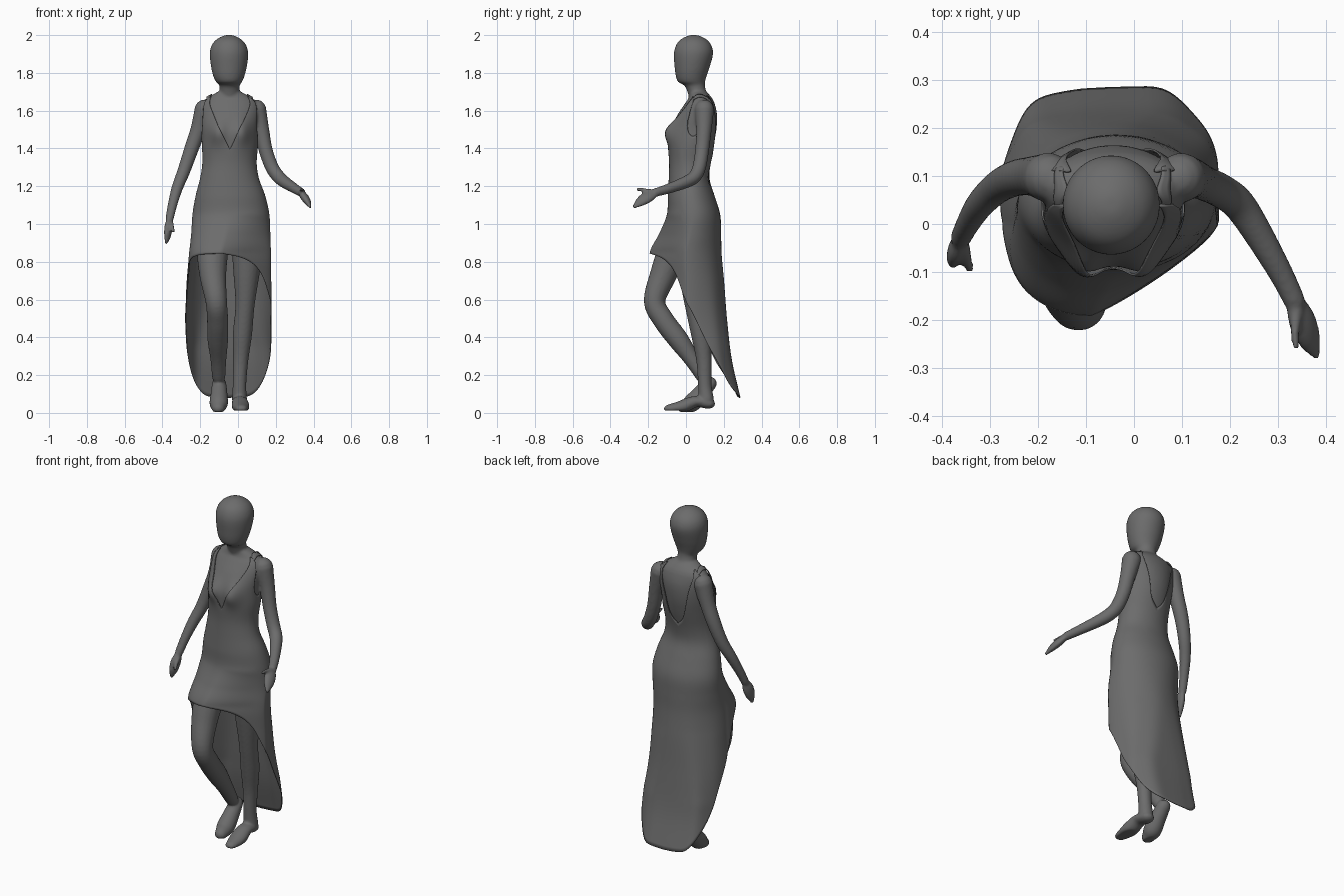
import bpy, bmesh
from math import sin, cos, pi, exp, radians, copysign
from mathutils import Vector

if "Cube" in bpy.data.objects:
    bpy.data.objects.remove(bpy.data.objects["Cube"])

grey = bpy.data.materials.new("plain_grey")
grey.use_nodes = True
grey.diffuse_color = (0.15, 0.15, 0.15, 1)
grey.node_tree.nodes["Principled BSDF"].inputs["Base Color"].default_value = (0.15, 0.15, 0.15, 1)


def spline(table, t):
    """Smooth curve through rows of (key, values...)."""
    t = min(max(t, table[0][0]), table[-1][0])
    i = max(k for k in range(len(table) - 1) if table[k][0] <= t)

    def slope(k, c):
        a, b = table[max(k - 1, 0)], table[min(k + 1, len(table) - 1)]
        return (b[c] - a[c]) / (b[0] - a[0])

    p, q = table[i], table[i + 1]
    h = q[0] - p[0]
    u = (t - p[0]) / h
    return [p[c] * (1 + 2 * u) * (1 - u) ** 2 + q[c] * u * u * (3 - 2 * u)
            + h * u * (1 - u) * (slope(i, c) * (1 - u) - slope(i + 1, c) * u)
            for c in range(1, len(p))]


def section(table, z, f, grow=0.0):
    """Point on an oval cross-section; f is the angle from the front."""
    x0, x1, y0, y1 = spline(table, z)
    mid, yc = (x0 + x1) / 2, (y0 + y1) / 2
    s, c = sin(f), cos(f)
    # The lower skirt is boxier at the back
    boxy = min(max((0.75 - z) / 0.4, 0), 1) * (c < 0)
    x = mid + ((x1 - x0) / 2 + grow) * copysign(abs(s) ** (1 - 0.5 * boxy), s)
    y = yc - ((y1 - y0) / 2 + grow) * c
    if table is torso and c > 0:
        # Bust, and the skirt pushed out by the forward knee
        for bx in (-0.11, 0.025):
            y -= 0.034 * c ** 0.5 * exp(-((x - bx) / 0.045) ** 2 - ((z - 1.485) / 0.06) ** 2)
        skirt = min(max((1.05 - z) / 0.2, 0), 1)
        x -= 0.05 * c * skirt
        y += 0.045 * max(sin(2 * f), 0) * skirt
    return Vector((x, y, z))


def skin(bm, rings, closed=True, caps=True):
    rows = [[bm.verts.new(p) for p in r] for r in rings]
    n = len(rows[0])
    for a, b in zip(rows, rows[1:]):
        for j in range(n if closed else n - 1):
            k = (j + 1) % n
            bm.faces.new((a[j], a[k], b[k], b[j]))
    if caps:
        bm.faces.new(rows[0])
        bm.faces.new(rows[-1])


def loft(bm, table, z0, z1, steps, grow=0.0):
    skin(bm, [[section(table, z0 + (z1 - z0) * i / steps, 2 * pi * j / 48, grow)
               for j in range(48)] for i in range(steps + 1)])


def limb(bm, points, floor=-1.0, flat=None, squash=0.0):
    """Round-ended tube through (x, y, z, radius), optionally flattened along a direction."""
    rows = [(i, *p) for i, p in enumerate(points)]
    last = len(points) - 1
    path = [spline(rows, i / 6) for i in range(last * 6 + 1)]
    pos = [Vector(p[:3]) for p in path]
    tangent = [(pos[min(i + 1, len(pos) - 1)] - pos[max(i - 1, 0)]).normalized() for i in range(len(pos))]
    balls = list(zip(pos, tangent, [p[3] for p in path]))
    first, end = balls[0], balls[-1]
    start_cap = [(first[0] - first[1] * first[2] * sin(a), first[1], first[2] * cos(a)) for a in (1.45, 1.0, 0.5)]
    end_cap = [(end[0] + end[1] * end[2] * sin(a), end[1], end[2] * cos(a)) for a in (0.5, 1.0, 1.45)]
    side = balls[0][1].orthogonal()
    rings = []
    for c, t, r in start_cap + balls + end_cap:
        side = (side - t * side.dot(t)).normalized()
        up = t.cross(side)
        ring = []
        for j in range(20):
            a = 2 * pi * j / 20
            d = (side * cos(a) + up * sin(a)) * r
            if flat:
                n = Vector(flat).normalized()
                d -= n * d.dot(n) * squash
            p = c + d
            p.z = max(p.z, floor)
            ring.append(p)
        rings.append(ring)
    skin(bm, rings)


def finish(name, bm):
    bmesh.ops.recalc_face_normals(bm, faces=bm.faces)
    mesh = bpy.data.meshes.new(name)
    bm.to_mesh(mesh)
    bm.free()
    ob = bpy.data.objects.new(name, mesh)
    bpy.context.collection.objects.link(ob)
    mesh.materials.append(grey)
    for p in mesh.polygons:
        p.use_smooth = True
    return ob


# Rows of height, then left, right, front and back limits
torso = [(0.08, -.29, .185, -.19, .28), (0.28, -.285, .19, -.19, .235), (0.5, -.277, .174, -.19, .21),
         (0.7, -.26, .17, -.19, .195), (0.85, -.247, .168, -.185, .182), (0.95, -.24, .165, -.135, .18),
         (1.05, -.235, .16, -.095, .175), (1.15, -.218, .138, -.09, .145), (1.24, -.195, .105, -.085, .118),
         (1.32, -.183, .093, -.083, .125), (1.42, -.185, .1, -.088, .15), (1.5, -.19, .1, -.08, .165),
         (1.58, -.192, .108, -.047, .168), (1.64, -.19, .104, -.008, .155), (1.67, -.165, .075, .012, .14),
         (1.7, -.11, .02, .012, .112)]
head = [(1.66, -.1, .01, .02, .12), (1.72, -.098, .008, .0, .102), (1.738, -.1, .01, -.015, .1),
        (1.75, -.114, .02, -.04, .1), (1.78, -.13, .033, -.053, .108), (1.83, -.142, .046, -.06, .125),
        (1.9, -.149, .054, -.064, .143), (1.94, -.142, .046, -.055, .137), (1.97, -.122, .026, -.036, .117),
        (1.99, -.093, -.003, -.006, .087), (2.0, -.066, -.03, .022, .06)]

# Body: head, torso, limbs fused into one smooth skin
bm = bmesh.new()
loft(bm, head, 1.66, 2.0, 50)
loft(bm, torso, 0.97, 1.7, 40, -0.004)
# Right arm, hand and thumb
limb(bm, [(-.178, .097, 1.607, .052), (-.21, .1, 1.5, .042), (-.249, .095, 1.39, .038), (-.287, .075, 1.28, .034),
          (-.322, .04, 1.19, .03), (-.347, 0, 1.1, .025), (-.362, -.03, 1.03, .022)])
limb(bm, [(-.362, -.03, 1.03, .021), (-.368, -.05, .985, .033), (-.373, -.065, .94, .029), (-.379, -.072, .905, .014)],
     flat=(1, -.3, 0), squash=0.4)
limb(bm, [(-.357, -.045, 1.01, .014), (-.348, -.075, .985, .011), (-.343, -.095, .96, .008)])
# Left arm, hand and thumb
limb(bm, [(.098, .097, 1.607, .052), (.124, .095, 1.5, .041), (.147, .085, 1.39, .037), (.18, .07, 1.3, .036),
          (.215, .045, 1.25, .035), (.25, -.005, 1.22, .032), (.305, -.1, 1.185, .026), (.335, -.16, 1.167, .023)])
limb(bm, [(.335, -.16, 1.167, .023), (.35, -.2, 1.145, .035), (.366, -.238, 1.12, .03), (.379, -.27, 1.095, .014)],
     flat=(.8, 0, .7), squash=0.4)
limb(bm, [(.34, -.18, 1.17, .014), (.336, -.22, 1.18, .01), (.338, -.258, 1.183, .008)])
# Right leg, bent with the heel raised
limb(bm, [(-.13, .01, 1.0, .09), (-.135, -.06, .87, .085), (-.133, -.12, .73, .071), (-.115, -.166, .59, .057),
          (-.108, -.118, .49, .056), (-.107, -.043, .39, .055), (-.104, .027, .29, .043), (-.102, .09, .19, .035)])
limb(bm, [(-.1, .125, .155, .038), (-.1, .08, .105, .044), (-.102, .03, .05, .049), (-.104, -.005, .025, .036)],
     floor=0.005, flat=(0, .6, 1), squash=0.3)
# Left leg, straight with the foot flat
limb(bm, [(.05, .03, 1.0, .09), (.05, .025, .87, .084), (.045, .03, .74, .07), (.037, .045, .57, .051),
          (.024, .077, .42, .051), (.014, .095, .28, .041), (.008, .1, .15, .036), (.008, .108, .07, .04)])
limb(bm, [(.008, .115, .05, .04), (.01, .05, .06, .042), (.014, -.02, .033, .047), (.018, -.085, .022, .034)],
     floor=0.012, flat=(0, 0, 1), squash=0.3)
body = finish("body", bm)
remesh = body.modifiers.new("fuse", 'REMESH')
remesh.mode = 'VOXEL'
remesh.voxel_size = 0.007
remesh.use_smooth_shade = True
soften = body.modifiers.new("soften", 'SMOOTH')
soften.factor = 0.5
soften.iterations = 5

# Dress edges by angle from the front: neckline and armhole, then hem on each side
neckline = [(0, 1.395), (20, 1.5), (40, 1.61), (50, 1.662), (62, 1.662), (70, 1.54), (82, 1.475), (98, 1.475),
            (110, 1.54), (118, 1.662), (135, 1.662), (148, 1.56), (162, 1.41), (180, 1.35)]
hem_back = [(109, .44), (122, .33), (136, .23), (150, .15), (165, .095), (180, .08)]
hem_left = [(0, .845), (30, .82), (50, .78), (65, .72), (78, .64), (90, .575)] + hem_back
hem_right = [(0, .845), (45, .83), (70, .78), (90, .6)] + hem_back


def dress_point(deg, u):
    f = abs(deg)
    top = spline(neckline, f)[0]
    low = spline(hem_left if deg > 0 else hem_right, f)[0]
    p = section(torso, top + (low - top) * u, radians(deg), 0.004)
    # Gentle folds deepening toward the back hem
    p.y += 0.006 * sin(radians(deg * 9)) * max(0, 0.9 - p.z) * (f > 90)
    return p


bm = bmesh.new()
skin(bm, [[dress_point(-180 + 3 * j, i / 60) for j in range(120)] for i in range(61)], caps=False)
# Shoulder straps arching from front to back
for side in (1, -1):
    skin(bm, [[section(torso, 1.652 + 0.005 * i + 0.02 * sin(pi * j / 17), radians(side * (54 + 4.3 * j)), 0.003)
               for j in range(18)] for i in range(4)], closed=False, caps=False)
dress = finish("dress", bm)
cloth = dress.modifiers.new("cloth", 'SOLIDIFY')
cloth.thickness = 0.004
cloth.offset = 0
